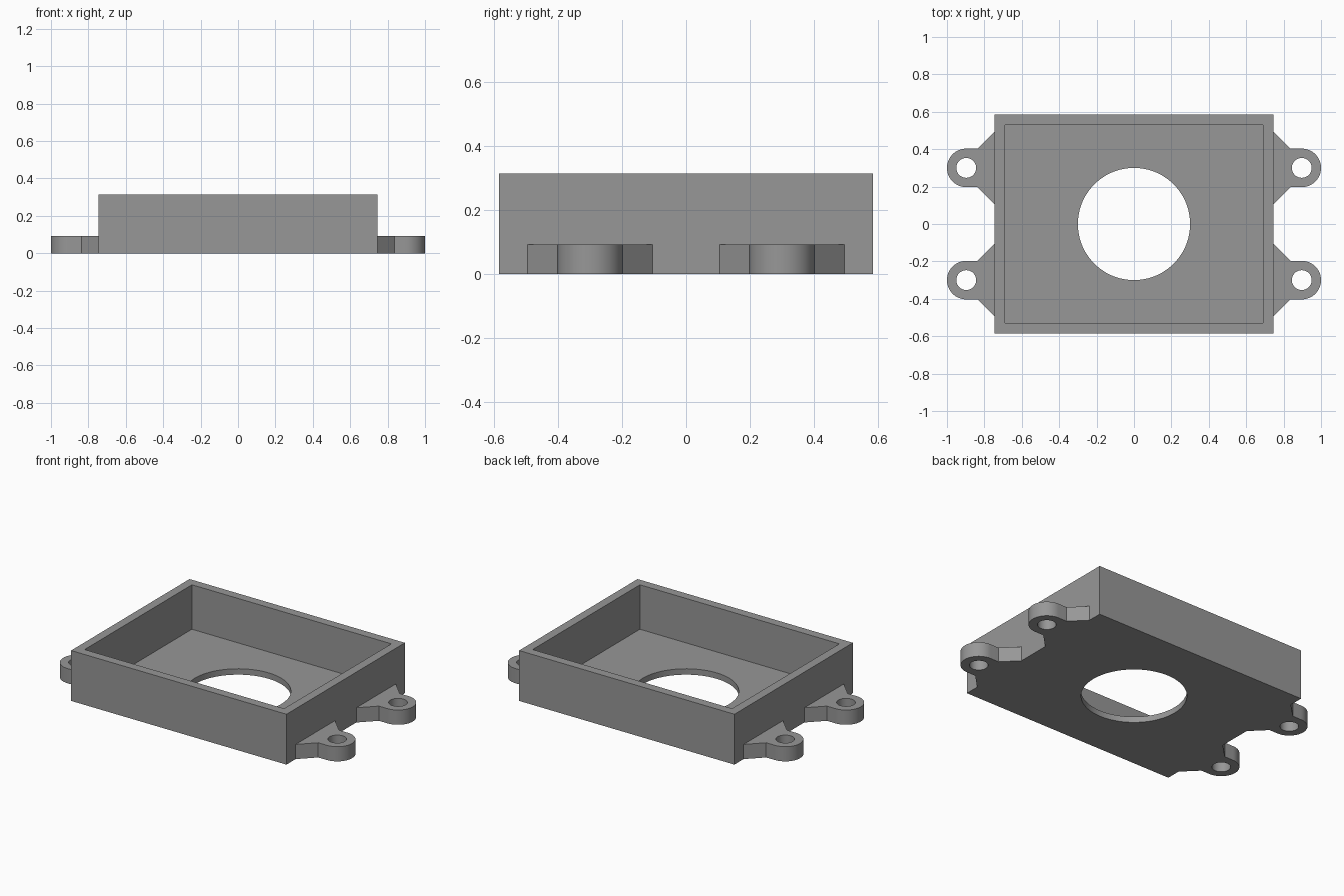
import bpy, bmesh, math

if "Cube" in bpy.data.objects:
    bpy.data.objects.remove(bpy.data.objects["Cube"])

HX, HY, HEIGHT = 0.745, 0.585, 0.315      # outer tray half sizes and height
WALL, FLOOR = 0.055, 0.037
TAB_H, TAB_X, TAB_Y, TAB_R, BOLT_R = 0.092, 0.897, 0.30, 0.103, 0.053

grey = bpy.data.materials.new("plain grey")
grey.diffuse_color = (0.31, 0.31, 0.31, 1)
grey.use_nodes = True
grey.node_tree.nodes["Principled BSDF"].inputs["Base Color"].default_value = grey.diffuse_color


def arc(cx, cy, r, a0, a1, n):
    return [(cx + r * math.cos(a0 + (a1 - a0) * i / n),
             cy + r * math.sin(a0 + (a1 - a0) * i / n)) for i in range(n + 1)]


def circle(cx, cy, r, n):
    return arc(cx, cy, r, 0, 2 * math.pi, n)[:-1]


def rect(hx, hy):
    return [(-hx, -hy), (hx, -hy), (hx, hy), (-hx, hy)]


def plate(name, loops, z0, z1):
    """Fill an outline (with optional holes) and extrude it upwards."""
    bm = bmesh.new()
    edges = []
    for loop in loops:
        vs = [bm.verts.new((x, y, z0)) for x, y in loop]
        edges += [bm.edges.new((vs[i - 1], vs[i])) for i in range(len(vs))]
    if len(loops) == 1:
        bm.faces.new(vs)
    else:
        bmesh.ops.triangle_fill(bm, use_beauty=True, edges=edges)
    ext = bmesh.ops.extrude_face_region(bm, geom=bm.faces[:])
    top = [g for g in ext["geom"] if isinstance(g, bmesh.types.BMVert)]
    bmesh.ops.translate(bm, verts=top, vec=(0, 0, z1 - z0))
    bmesh.ops.recalc_face_normals(bm, faces=bm.faces[:])
    mesh = bpy.data.meshes.new(name)
    bm.to_mesh(mesh)
    bm.free()
    mesh.materials.append(grey)
    obj = bpy.data.objects.new(name, mesh)
    bpy.context.collection.objects.link(obj)
    return obj


def select(obj):
    bpy.ops.object.select_all(action='DESELECT')
    obj.select_set(True)
    bpy.context.view_layer.objects.active = obj


# Open tray: block with a pocket and a round floor opening
tray = plate("tray", [rect(HX, HY)], 0, HEIGHT)
cutters = [plate("pocket_cutter", [rect(HX - WALL, HY - WALL)], FLOOR, HEIGHT + 0.1),
           plate("opening_cutter", [circle(0, 0, 0.30, 96)], -0.1, HEIGHT + 0.2)]
for c in cutters:
    c.hide_render = True
    mod = tray.modifiers.new(c.name, 'BOOLEAN')
    mod.object, mod.operation, mod.solver = c, 'DIFFERENCE', 'EXACT'
select(tray)
for name in [m.name for m in tray.modifiers]:
    bpy.ops.object.modifier_apply(modifier=name)
for c in cutters:
    bpy.data.objects.remove(c)
bpy.ops.object.shade_smooth_by_angle(angle=math.radians(30))

# Four mounting tabs: flared root, rounded end, bolt hole
flare = TAB_R + 0.092
outline = ([(HX, -flare), (HX + 0.092, -TAB_R)]
           + arc(TAB_X, 0, TAB_R, -math.pi / 2, math.pi / 2, 32)
           + [(HX + 0.092, TAB_R), (HX, flare)])
for sx, side in ((-1, "left"), (1, "right")):
    for sy, end in ((-1, "front"), (1, "back")):
        loops = [[(sx * x, y + sy * TAB_Y) for x, y in outline],
                 circle(sx * TAB_X, sy * TAB_Y, BOLT_R, 48)]
        tab = plate(f"{side}_{end}_mounting_tab", loops, 0, TAB_H)
        select(tab)
        bpy.ops.object.shade_smooth_by_angle(angle=math.radians(30))
